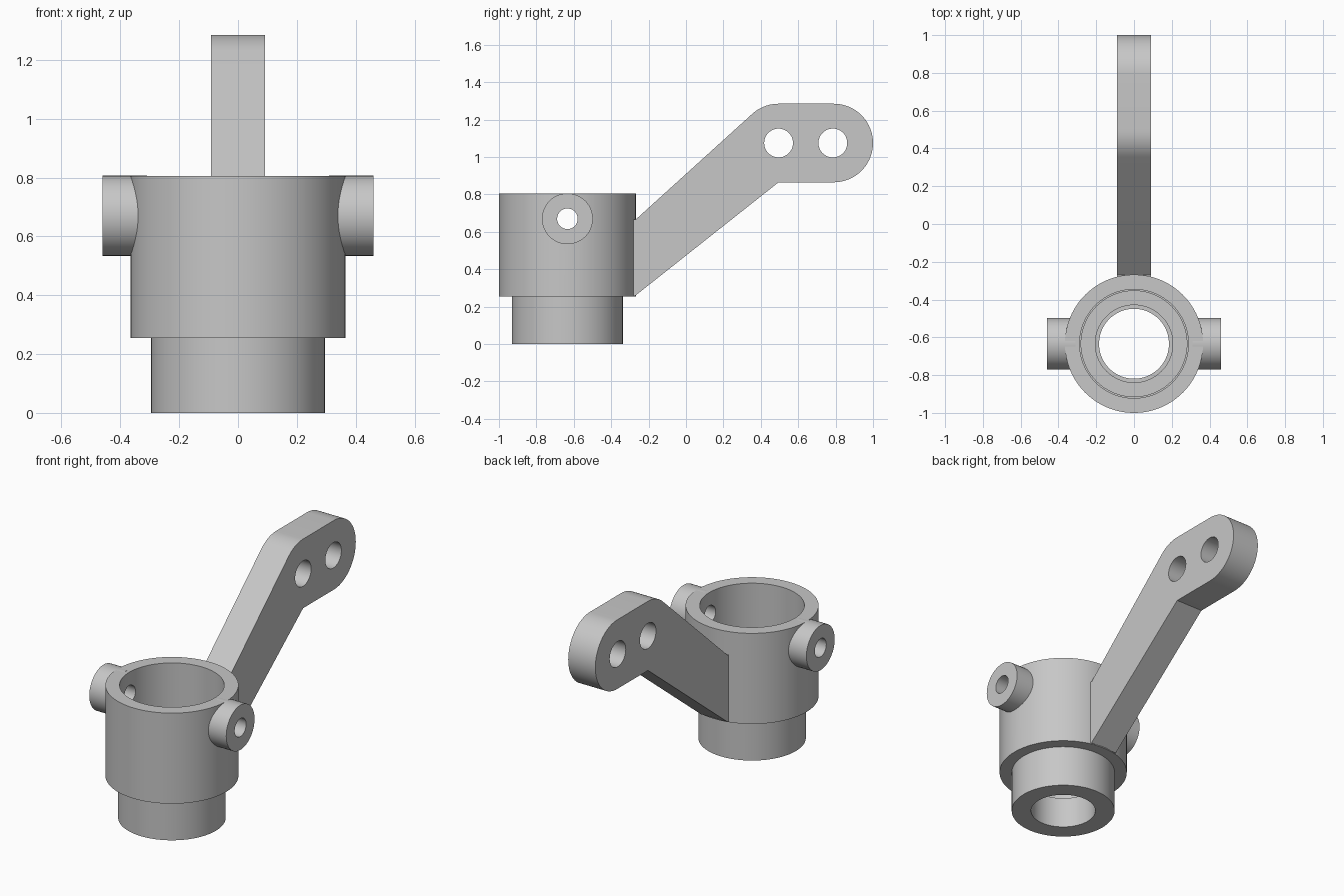
import bpy, bmesh
from math import sin, cos, pi, radians
from mathutils import Matrix, Vector

if "Cube" in bpy.data.objects:
    bpy.data.objects.remove(bpy.data.objects["Cube"])

GREY = (0.57, 0.57, 0.57, 1)
metal = bpy.data.materials.new("plain_grey")
metal.use_nodes = True
metal.diffuse_color = GREY
metal.node_tree.nodes["Principled BSDF"].inputs["Base Color"].default_value = GREY

AXIS_Y = -0.634      # centre line of the hub
PIN_Z = 0.67         # height of the side pivots
ARM_Z = 1.075        # height of the arm holes
HOLES_Y = (0.495, 0.785)


def finish(name, bm):
    bmesh.ops.recalc_face_normals(bm, faces=bm.faces)
    mesh = bpy.data.meshes.new(name)
    bm.to_mesh(mesh)
    bm.free()
    mesh.materials.append(metal)
    obj = bpy.data.objects.new(name, mesh)
    bpy.context.collection.objects.link(obj)
    return obj


def activate(obj):
    bpy.ops.object.select_all(action='DESELECT')
    obj.select_set(True)
    bpy.context.view_layer.objects.active = obj


def lathe(name, profile, matrix, steps=96):
    """Revolve a closed (radius, height) loop into a hollow solid."""
    bm = bmesh.new()
    rings = [[bm.verts.new((r * cos(2 * pi * i / steps), r * sin(2 * pi * i / steps), z))
              for i in range(steps)] for r, z in profile]
    for a, b in zip(rings, rings[1:] + rings[:1]):
        for i in range(steps):
            j = (i + 1) % steps
            bm.faces.new((a[i], a[j], b[j], b[i]))
    bm.transform(matrix)
    return finish(name, bm)


def drill(obj, centre, radius, length):
    """Cut a round hole along x."""
    bm = bmesh.new()
    bmesh.ops.create_cone(bm, cap_ends=True, segments=48, radius1=radius, radius2=radius, depth=length)
    bm.transform(Matrix.Translation(centre) @ Matrix.Rotation(pi / 2, 4, 'Y'))
    cutter = finish("cutter", bm)
    cutter.hide_render = True
    mod = obj.modifiers.new("hole", 'BOOLEAN')
    mod.operation, mod.solver, mod.object = 'DIFFERENCE', 'EXACT', cutter
    activate(obj)
    bpy.ops.object.modifier_apply(modifier=mod.name)
    bpy.data.objects.remove(cutter)


def smooth(obj):
    activate(obj)
    bpy.ops.object.shade_smooth_by_angle(angle=radians(30))


# Stepped hollow hub
hub_profile = [(0.296, 0), (0.296, 0.255), (0.366, 0.255), (0.366, 0.805),
               (0.288, 0.805), (0.288, 0.37), (0.280, 0.37), (0.280, 0.31),
               (0.205, 0.31), (0.205, 0.19), (0.185, 0.19), (0.185, 0)]
hub = lathe("hub", hub_profile, Matrix.Translation((0, AXIS_Y, 0)))
drill(hub, (0, AXIS_Y, PIN_Z), 0.055, 1.2)
smooth(hub)

# Pivot bosses on both sides
boss_profile = [(0.055, 0.31), (0.136, 0.31), (0.136, 0.46), (0.055, 0.46)]
for side, sign in (("left", 1), ("right", -1)):
    place = Matrix.Translation((0, AXIS_Y, PIN_Z)) @ Matrix.Rotation(sign * pi / 2, 4, 'Y')
    smooth(lathe(side + "_pivot_boss", boss_profile, place, 48))


# Rising arm with a rounded end
def arc(y, start, end, steps, r=0.21):
    angles = [radians(start + (end - start) * i / steps) for i in range(steps + 1)]
    return [(y + r * cos(a), ARM_Z + r * sin(a)) for a in angles]


outline = [(-0.30, 0.665), (-0.27, 0.665)]
outline += arc(HOLES_Y[0], 132.4, 90, 10)
outline += arc(1 - 0.21, 90, -90, 40)
outline += [(HOLES_Y[0], 0.865), (-0.272, 0.258), (-0.30, 0.258)]
bm = bmesh.new()
face = bm.faces.new([bm.verts.new((-0.091, y, z)) for y, z in outline])
grown = bmesh.ops.extrude_face_region(bm, geom=[face])
bmesh.ops.translate(bm, vec=Vector((0.182, 0, 0)),
                    verts=[v for v in grown["geom"] if isinstance(v, bmesh.types.BMVert)])
arm = finish("steering_arm", bm)
for y in HOLES_Y:
    drill(arm, (0, y, ARM_Z), 0.077, 0.5)
smooth(arm)
